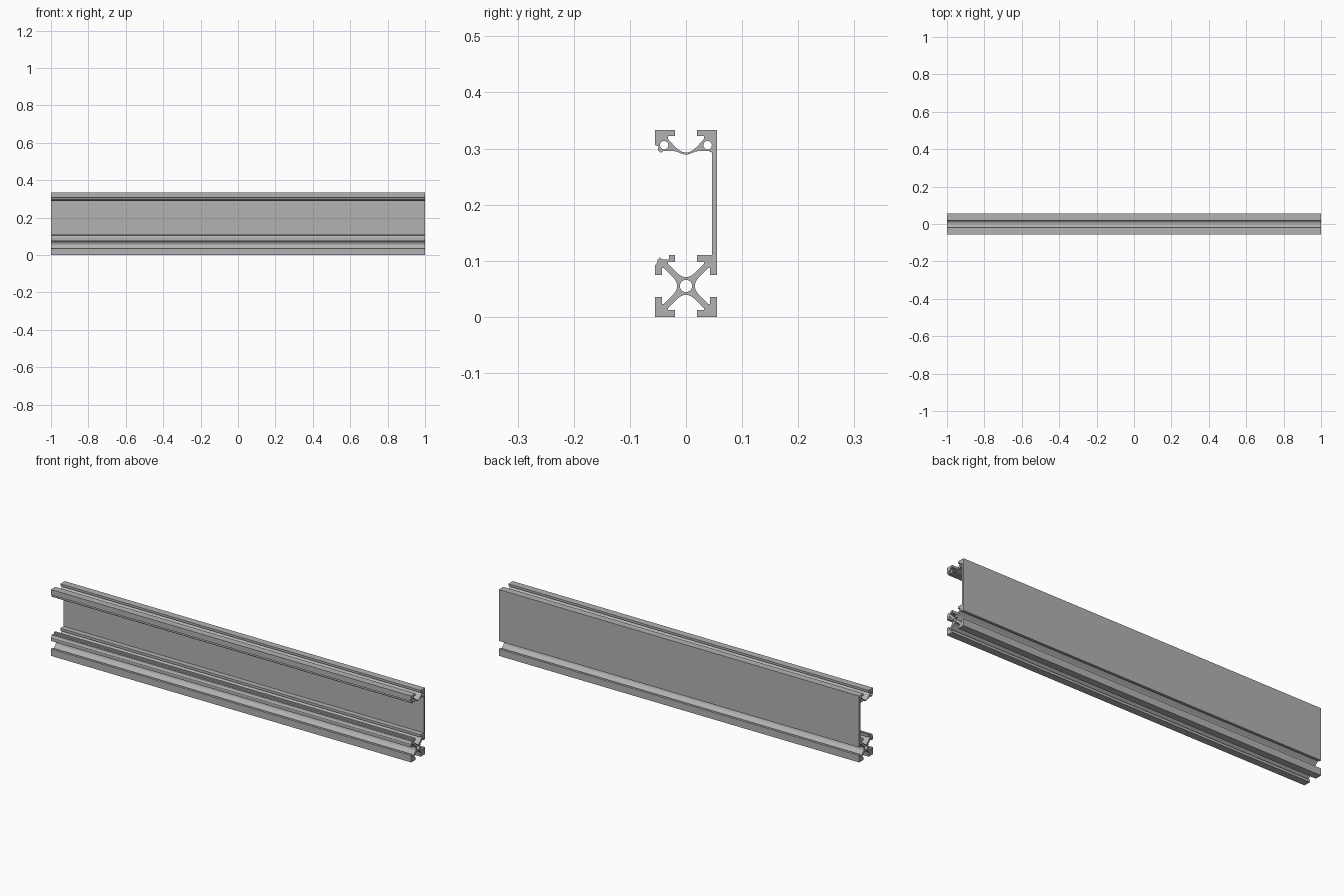
import bpy
import bmesh
from math import sin, cos, pi
from mathutils import Matrix

if "Cube" in bpy.data.objects:
    bpy.data.objects.remove(bpy.data.objects["Cube"], do_unlink=True)

HALF = 0.055      # half width of the square rail
TOP = 0.333       # overall height
WEB = 0.046       # inner face of the web plate

metal = bpy.data.materials.new("grey_aluminium")
metal.use_nodes = True
grey = (0.45, 0.45, 0.45, 1)
metal.diffuse_color = grey
metal.node_tree.nodes["Principled BSDF"].inputs["Base Color"].default_value = grey


def circle(y, z, r, n=24):
    return [(y + r * cos(2 * pi * i / n), z + r * sin(2 * pi * i / n)) for i in range(n)]


def extrude_profile(name, loops):
    """Fill closed (y, z) loops, inner ones being holes, and extrude along x."""
    curve = bpy.data.curves.new(name, 'CURVE')
    curve.dimensions = '2D'
    curve.fill_mode = 'BOTH'
    curve.extrude = 1
    for loop in loops:
        spline = curve.splines.new('POLY')
        spline.points.add(len(loop) - 1)
        for point, (y, z) in zip(spline.points, loop):
            point.co = (y, z, 0, 1)
        spline.use_cyclic_u = True
    temp = bpy.data.objects.new(name + "_helper", curve)
    bpy.context.collection.objects.link(temp)
    graph = bpy.context.evaluated_depsgraph_get()
    mesh = bpy.data.meshes.new_from_object(temp.evaluated_get(graph))
    bpy.data.objects.remove(temp, do_unlink=True)
    # turn the drawing plane upright, with the extrusion along x
    mesh.transform(Matrix(((0, 0, 1, 0), (1, 0, 0, 0), (0, 1, 0, 0), (0, 0, 0, 1))))
    bm = bmesh.new()
    bm.from_mesh(mesh)
    bmesh.ops.remove_doubles(bm, verts=bm.verts, dist=1e-5)
    bmesh.ops.recalc_face_normals(bm, faces=bm.faces)
    bm.to_mesh(mesh)
    bm.free()
    mesh.name = name
    mesh.materials.clear()
    mesh.materials.append(metal)
    obj = bpy.data.objects.new(name, mesh)
    bpy.context.collection.objects.link(obj)
    bpy.ops.object.select_all(action='DESELECT')
    obj.select_set(True)
    bpy.context.view_layer.objects.active = obj
    bpy.ops.object.shade_smooth_by_angle(angle=pi / 6)
    return obj


# Lower rail: one undercut slot per side, rounded around the hub
lip = [(-0.02, -HALF), (-0.02, -0.0425), (-0.032, -0.0425), (-0.032, -0.04)]
radius, hub = 0.0193, 0.016
valley = [(radius * sin(a), -hub - radius * (1 - cos(a)))
          for a in (pi / 4 * (i / 5 - 1) for i in range(11))]
slot = lip + valley + [(-y, z) for y, z in reversed(lip)]

# Corners between the slots, the last but one carrying a small snap ridge
snap = [(-0.03, HALF), (-0.03, 0.0475), (-0.042, 0.0475), (-0.046, 0.051),
        (-0.05, 0.048), (-0.052, 0.041), (-HALF, 0.037)]
corners = [[(HALF, -HALF)], [(HALF, HALF)], snap, [(-HALF, -HALF)]]
outline = []
for turn, corner in enumerate(corners):
    c, s = round(cos(turn * pi / 2)), round(sin(turn * pi / 2))
    outline += [(c * y - s * z, s * y + c * z) for y, z in slot] + corner
outline = [(y, z + HALF) for y, z in outline]
extrude_profile("lower_rail", [outline, circle(0, HALF, 0.011)])

# Web plate joining the two rails at the back
extrude_profile("web_plate", [[(WEB, 2 * HALF), (HALF, 2 * HALF), (HALF, TOP), (WEB, TOP)]])

# Upper rail: curved trough between two bored corners
trough = [(-0.02, TOP), (-0.02, 0.322), (-0.032, 0.322), (-0.032, 0.317),
          (-0.024, 0.308), (-0.017, 0.301), (-0.010, 0.2955), (-0.005, 0.2935)]
underside = [(-0.025, 0.2955), (-0.018, 0.295), (-0.012, 0.2925), (-0.006, 0.290)]
clip = [(-HALF, TOP), (-HALF, 0.306), (-0.049, 0.304), (-0.050, 0.297),
        (-0.045, 0.2925), (-0.040, 0.296)]
upper = (clip + underside + [(0, 0.289)] + [(-y, z) for y, z in reversed(underside)]
         + [(0.04, 0.2955), (WEB, 0.293), (WEB, TOP)]
         + [(-y, z) for y, z in trough] + [(0, 0.293)] + trough[::-1])
extrude_profile("upper_rail", [upper, circle(-0.039, 0.306, 0.0075), circle(0.0385, 0.306, 0.0075)])
